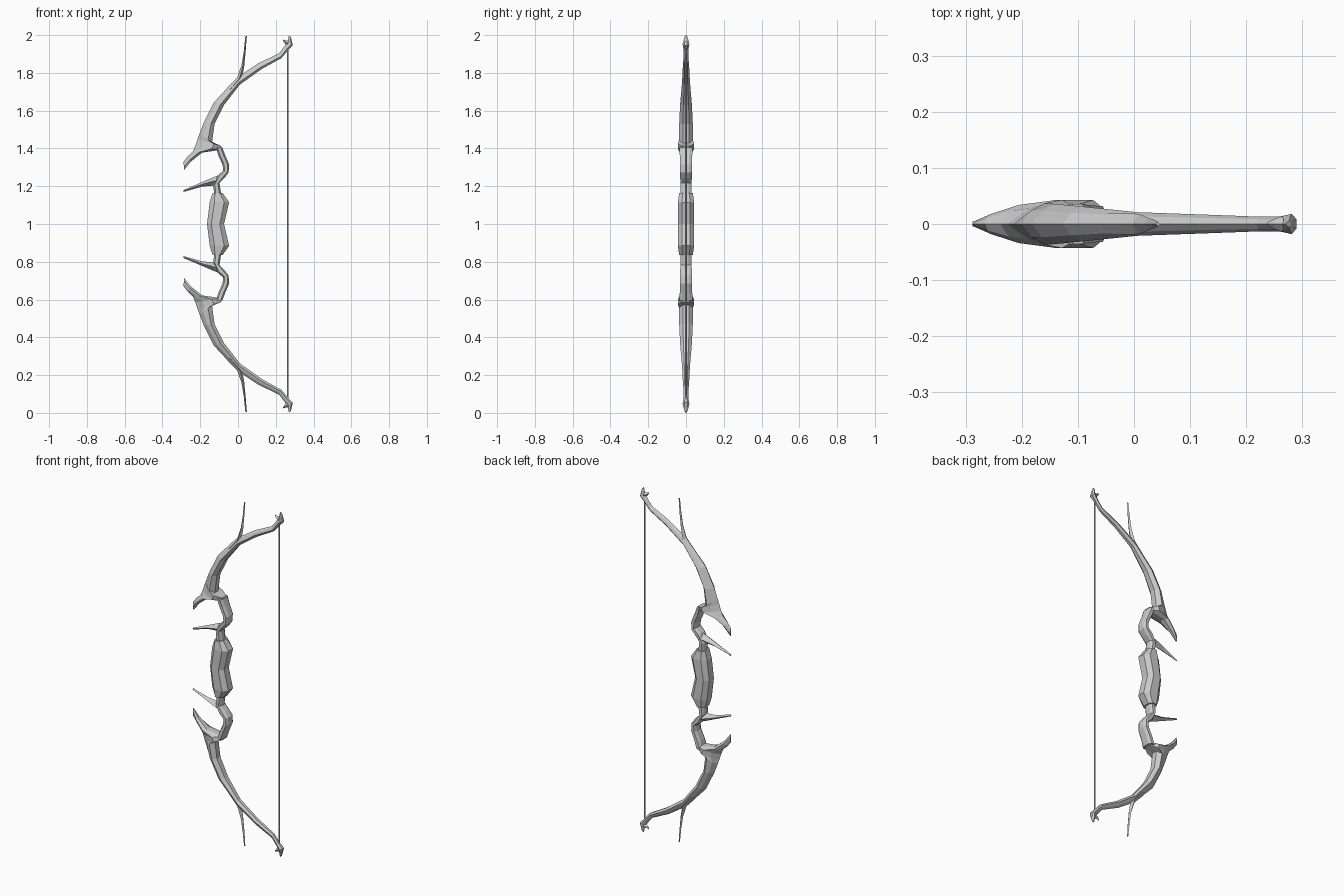
import bpy, bmesh
from mathutils import Vector

# Cross-sections: (fraction from outer edge to inner edge, fraction of half-width)
RIDGED = [(0, 0), (.3, .65), (.68, 1), (1, .45), (1, -.45), (.68, -1), (.3, -.65)]
CHAMFER = [(0, .5), (.25, 1), (.75, 1), (1, .5), (1, -.5), (.75, -1), (.25, -1), (0, -.5)]
DIAMOND = [(0, 0), (.5, 1), (1, 0), (.5, -1)]


def loft(name, section, stations, mirror=True):
    """Skin through stations (outer x, outer z, inner x, inner z, half-width)."""
    bm = bmesh.new()
    rings = []
    for ox, oz, ix, iz, w in stations:
        a, b = Vector((ox, 0, oz - 1)), Vector((ix, 0, iz - 1))
        ring = []
        for t, s in section:
            p = a.lerp(b, t)
            ring.append(bm.verts.new((p.x, s * w, p.z)))
        rings.append(ring)
    n = len(section)
    for r, q in zip(rings, rings[1:]):
        for i in range(n):
            j = (i + 1) % n
            bm.faces.new((r[i], r[j], q[j], q[i]))
    bm.faces.new(rings[0])
    bm.faces.new(rings[-1])
    bmesh.ops.recalc_face_normals(bm, faces=bm.faces)
    mesh = bpy.data.meshes.new(name)
    bm.to_mesh(mesh)
    bm.free()
    ob = bpy.data.objects.new(name, mesh)
    ob.location.z = 1
    bpy.context.collection.objects.link(ob)
    if mirror:
        mod = ob.modifiers.new("Mirror", 'MIRROR')
        mod.use_axis = (False, False, True)
        mod.use_mirror_merge = False
    return ob


# Curved limbs, from the claw at the base to the string nock
loft("limb", RIDGED, [
    (-.288, 1.33, -.286, 1.285, .004),
    (-.265, 1.36, -.250, 1.330, .018),
    (-.238, 1.385, -.190, 1.378, .034),
    (-.226, 1.415, -.095, 1.392, .043),
    (-.214, 1.450, -.088, 1.412, .043),
    (-.203, 1.480, -.138, 1.428, .037),
    (-.182, 1.535, -.124, 1.530, .036),
    (-.127, 1.645, -.074, 1.630, .031),
    (-.002, 1.778, .010, 1.738, .021),
    (.106, 1.850, .125, 1.820, .017),
    (.218, 1.904, .230, 1.878, .013),
    (.245, 1.940, .265, 1.920, .013),
    (.262, 1.962, .290, 1.945, .018),
    (.266, 1.982, .284, 1.972, .013),
    (.270, 2.000, .280, 1.990, .006),
])

# Small barbs behind the nocks
loft("nock_barb", DIAMOND, [
    (.268, 1.972, .262, 1.945, .014),
    (.252, 1.972, .248, 1.955, .009),
    (.238, 1.976, .238, 1.970, .003),
])

# Thin horns branching from the limbs
loft("limb_horn", DIAMOND, [
    (-.060, 1.718, -.030, 1.700, .020),
    (-.003, 1.778, .020, 1.765, .018),
    (.018, 1.840, .033, 1.835, .011),
    (.030, 1.910, .040, 1.910, .008),
    (.039, 1.995, .047, 1.995, .004),
])

# Hooked necks joining grip and limbs
loft("neck", CHAMFER, [
    (-.125, 1.130, -.085, 1.130, .027),
    (-.130, 1.204, -.098, 1.218, .029),
    (-.108, 1.257, -.072, 1.243, .031),
    (-.078, 1.283, -.050, 1.272, .032),
    (-.082, 1.315, -.047, 1.315, .032),
    (-.105, 1.365, -.068, 1.365, .033),
    (-.118, 1.410, -.083, 1.405, .036),
])

# Forward spikes above and below the hand
loft("hand_spike", DIAMOND, [
    (-.085, 1.265, -.105, 1.200, .030),
    (-.125, 1.250, -.135, 1.203, .027),
    (-.190, 1.222, -.190, 1.198, .016),
    (-.288, 1.180, -.288, 1.170, .004),
])

# Chamfered grip with a waist
half = [(-.136, 1.162, -.082, 1.165, .036), (-.150, 1.115, -.047, 1.115, .043)]
lower = [(a, 2 - b, c, 2 - d, w) for a, b, c, d, w in reversed(half)]
loft("grip", CHAMFER, half + [(-.164, 1.0, -.074, 1.0, .043)] + lower, mirror=False)

# Bowstring
bpy.ops.mesh.primitive_cylinder_add(vertices=6, radius=.004, depth=1.9, location=(.264, 0, 1))
bpy.context.object.name = "bowstring"
